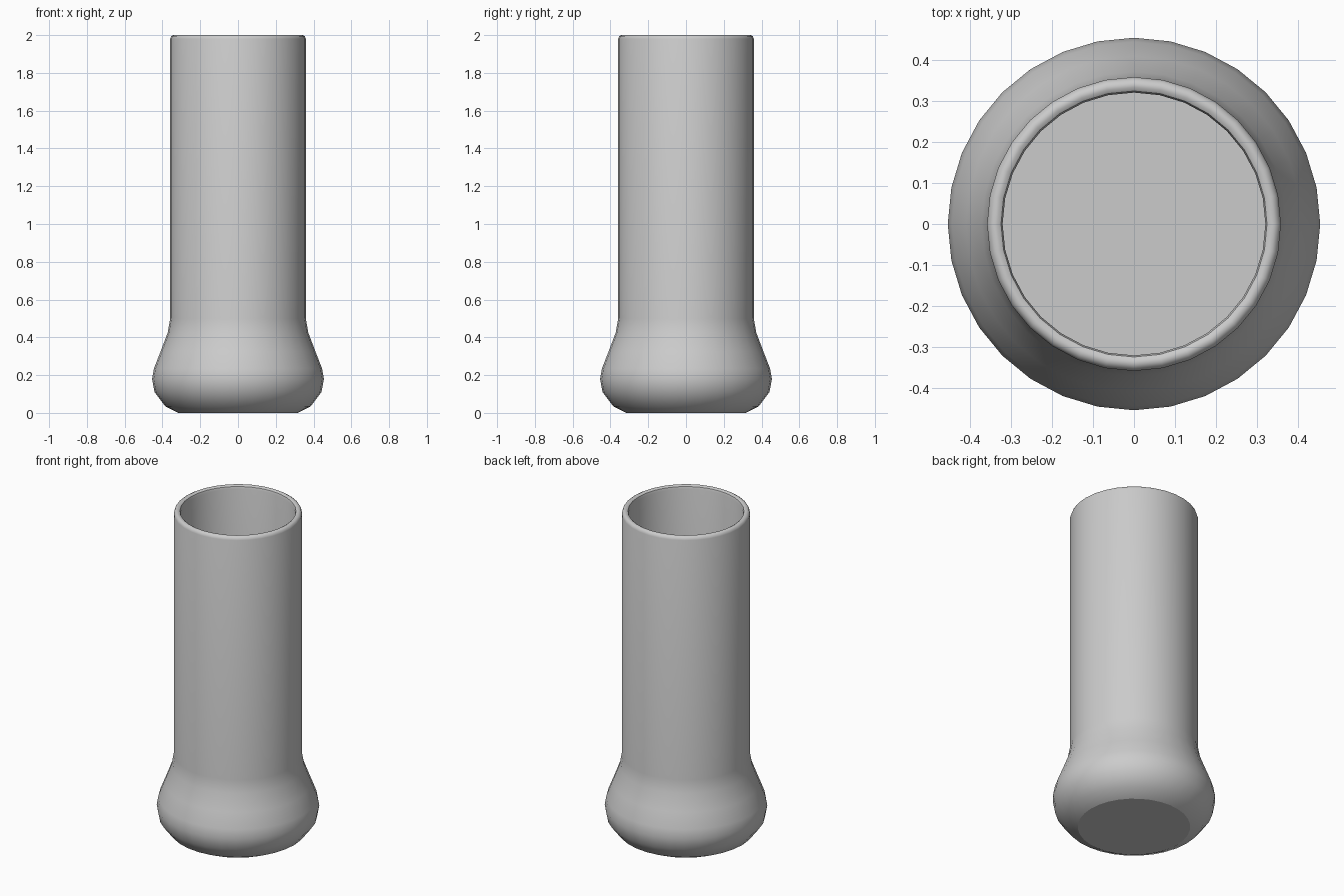
import bpy, bmesh, math

if "Cube" in bpy.data.objects:
    bpy.data.objects.remove(bpy.data.objects["Cube"])

SIDES = 32

# Closed lathe profile: base, bulged foot, straight tube, rounded rim, hollow inside
profile = [
    (0.315, 0.0), (0.385, 0.035), (0.442, 0.11), (0.455, 0.18), (0.445, 0.235),
    (0.41, 0.325), (0.372, 0.425), (0.359, 0.50),
    (0.359, 1.98), (0.354, 1.994), (0.344, 2.0), (0.334, 2.0),
    (0.325, 1.994), (0.321, 1.98), (0.321, 0.06),
]

# Spin the profile into rings and cap the underside and the inner floor
bm = bmesh.new()
rings = []
for r, z in profile:
    rings.append([bm.verts.new((r * math.cos(2 * math.pi * i / SIDES),
                                r * math.sin(2 * math.pi * i / SIDES), z))
                  for i in range(SIDES)])
for a, b in zip(rings, rings[1:]):
    for i in range(SIDES):
        j = (i + 1) % SIDES
        bm.faces.new((a[i], a[j], b[j], b[i]))
bm.faces.new(rings[0][::-1])
bm.faces.new(rings[-1])
bmesh.ops.recalc_face_normals(bm, faces=bm.faces)

mesh = bpy.data.meshes.new("vase")
bm.to_mesh(mesh)
bm.free()
vase = bpy.data.objects.new("vase", mesh)
bpy.context.collection.objects.link(vase)

# Smooth shading with crisp base and floor edges
bpy.context.view_layer.objects.active = vase
vase.select_set(True)
bpy.ops.object.shade_smooth_by_angle(angle=math.radians(40))
for face in mesh.polygons:
    if len(face.vertices) == SIDES:
        face.use_smooth = False
